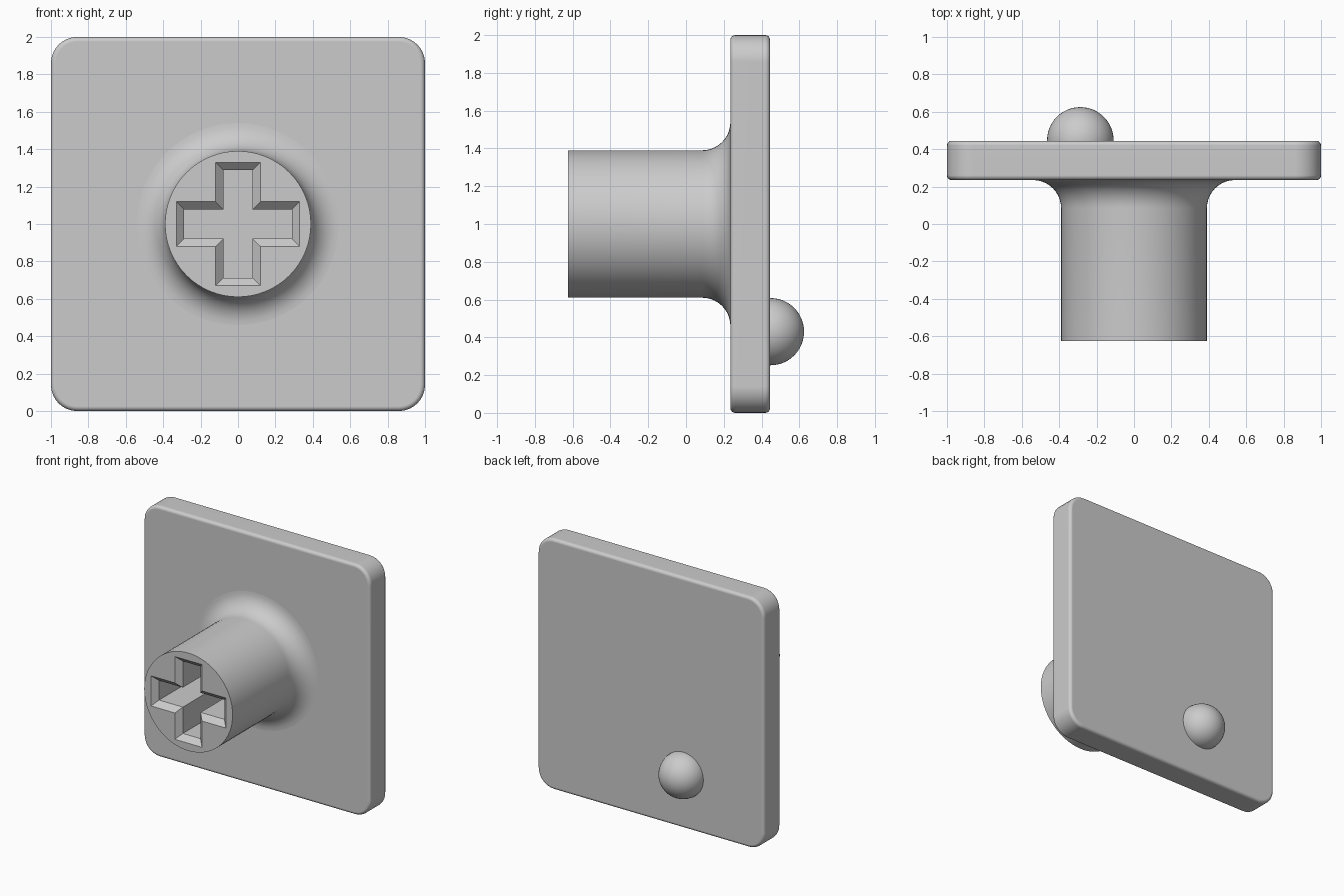
import bpy, bmesh
from math import sin, cos, pi, radians

cube = bpy.data.objects.get("Cube")
if cube:
    bpy.data.objects.remove(cube, do_unlink=True)

GREY = (0.6, 0.6, 0.6, 1)
grey = bpy.data.materials.new("plain grey")
grey.use_nodes = True
grey.diffuse_color = GREY
grey.node_tree.nodes["Principled BSDF"].inputs["Base Color"].default_value = GREY

FRONT, PLATE_FRONT, PLATE_BACK = -0.625, 0.235, 0.445
MID_Z = 1.0


def make_object(name, bm):
    bmesh.ops.recalc_face_normals(bm, faces=bm.faces)
    mesh = bpy.data.meshes.new(name)
    bm.to_mesh(mesh)
    bm.free()
    mesh.materials.append(grey)
    obj = bpy.data.objects.new(name, mesh)
    bpy.context.collection.objects.link(obj)
    return obj


def smooth(obj):
    bpy.ops.object.select_all(action="DESELECT")
    obj.select_set(True)
    bpy.context.view_layer.objects.active = obj
    bpy.ops.object.shade_smooth_by_angle(angle=radians(35))


def loft(name, rings):
    """Skin a stack of equal-length (x, y, z) rings and cap both ends."""
    bm = bmesh.new()
    loops = [[bm.verts.new(p) for p in ring] for ring in rings]
    n = len(loops[0])
    for a, b in zip(loops, loops[1:]):
        for i in range(n):
            j = (i + 1) % n
            bm.faces.new((a[i], a[j], b[j], b[i]))
    bm.faces.new(loops[0])
    bm.faces.new(loops[-1])
    return make_object(name, bm)


# Square plate: large corner rounds, then a small soft edge front and back
bm = bmesh.new()
bmesh.ops.create_cube(bm, size=2)
for v in bm.verts:
    v.co.y = PLATE_FRONT if v.co.y < 0 else PLATE_BACK
    v.co.z += MID_Z
corners = [e for e in bm.edges if abs(e.verts[0].co.y - e.verts[1].co.y) > 0.1]
bmesh.ops.bevel(bm, geom=corners, offset=0.14, segments=8, profile=0.5, affect="EDGES")
rims = [e for e in bm.edges if abs(e.verts[0].co.y - e.verts[1].co.y) < 0.01]
bmesh.ops.bevel(bm, geom=rims, offset=0.025, segments=4, profile=0.5, affect="EDGES")
plate = make_object("plate", bm)
smooth(plate)
plate.modifiers.new("flat faces", "WEIGHTED_NORMAL").keep_sharp = True

# Round stem flaring into the plate through a concave fillet
RADIUS, FILLET, SIDES, STEPS = 0.39, 0.15, 64, 10
profile = [(RADIUS, FRONT)]
for i in range(STEPS + 1):
    a = i / STEPS * pi / 2
    profile.append((RADIUS + FILLET * (1 - cos(a)),
                    PLATE_FRONT - FILLET * (1 - sin(a))))
profile.append((RADIUS + FILLET, PLATE_FRONT + 0.02))
stem = loft("stem", [
    [(r * cos(2 * pi * i / SIDES), y, MID_Z + r * sin(2 * pi * i / SIDES))
     for i in range(SIDES)] for r, y in profile])


# Cross-shaped socket with a chamfered mouth
def cross(inset, y):
    w, l = 0.12 - inset, 0.33 - inset
    quarter = [(l, -w), (l, w), (w, w)]
    ring = []
    for _ in range(4):
        ring += [(x, y, MID_Z + z) for x, z in quarter]
        quarter = [(-z, x) for x, z in quarter]
    return ring


CHAMFER, DEPTH = 0.042, 0.57
cutter = loft("socket_cutter", [
    cross(-CHAMFER, FRONT - CHAMFER),
    cross(CHAMFER, FRONT + CHAMFER),
    cross(CHAMFER, FRONT + DEPTH)])
cutter.hide_render = True
cut = stem.modifiers.new("socket", "BOOLEAN")
cut.operation = "DIFFERENCE"
cut.solver = "EXACT"
cut.object = cutter
bpy.context.view_layer.objects.active = stem
bpy.ops.object.select_all(action="DESELECT")
stem.select_set(True)
bpy.ops.object.modifier_apply(modifier=cut.name)
bpy.data.objects.remove(cutter, do_unlink=True)
smooth(stem)

# Small ball half sunk into the back
bpy.ops.mesh.primitive_uv_sphere_add(segments=48, ring_count=24, radius=0.178,
                                     location=(-0.287, PLATE_BACK + 0.002, 0.43),
                                     rotation=(pi / 2, 0, 0))
ball = bpy.context.object
ball.name = "back_ball"
ball.data.materials.append(grey)
smooth(ball)
